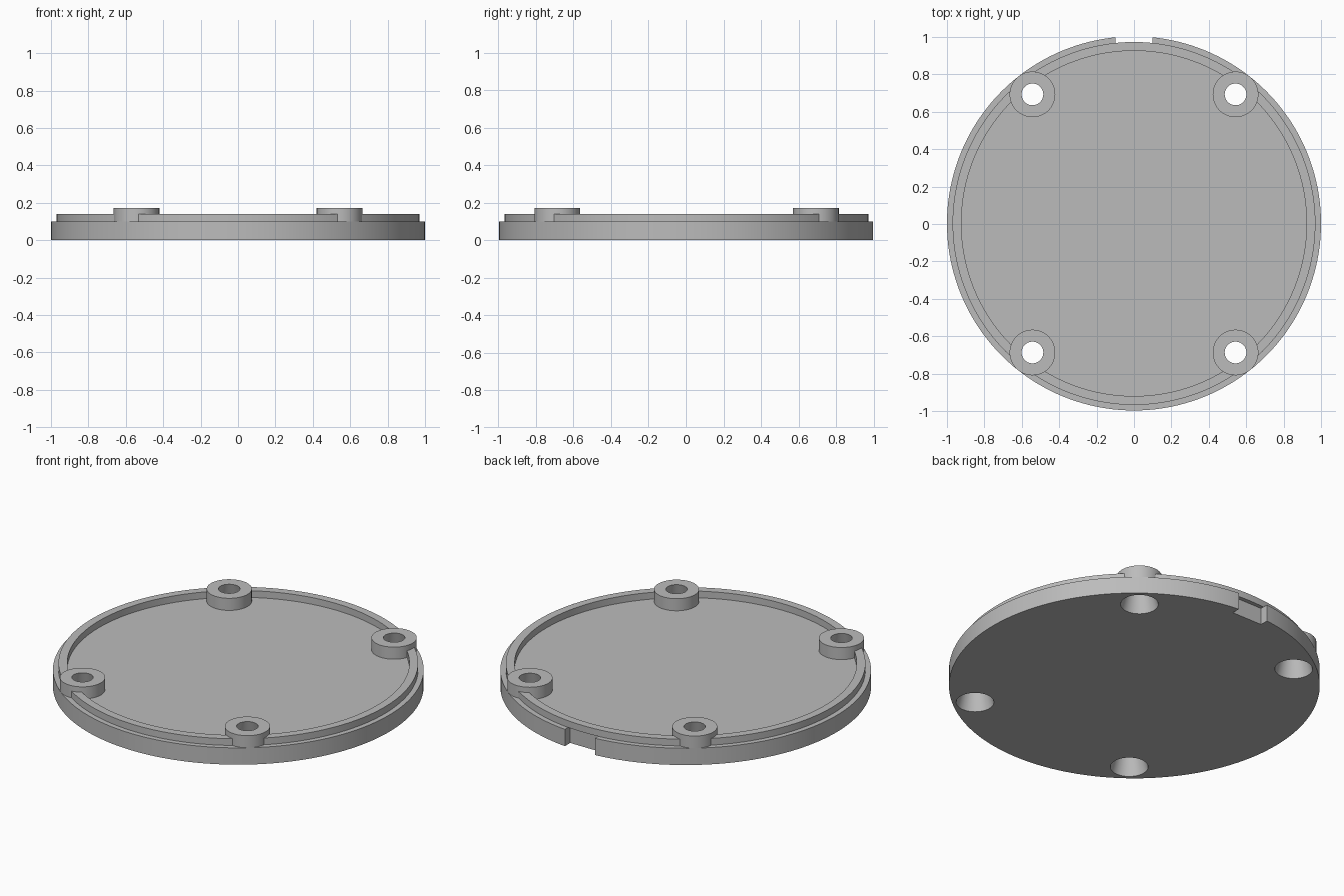
import bpy, math

if "Cube" in bpy.data.objects:
    bpy.data.objects.remove(bpy.data.objects["Cube"])

CY = 0.003           # disc centre, offset slightly by the notch
PLATE_TOP = 0.10
RIM_TOP = 0.14
BOSS_TOP = 0.172

grey = bpy.data.materials.new("grey plastic")
grey.diffuse_color = (0.5, 0.5, 0.5, 1)
grey.use_nodes = True
grey.node_tree.nodes["Principled BSDF"].inputs["Base Color"].default_value = grey.diffuse_color


def cone(name, r1, r2, z0, z1, x=0, y=CY, sides=128):
    bpy.ops.mesh.primitive_cone_add(vertices=sides, radius1=r1, radius2=r2,
                                    depth=z1 - z0, location=(x, y, (z0 + z1) / 2))
    ob = bpy.context.object
    ob.name = name
    bpy.ops.object.transform_apply(location=True, rotation=True, scale=True)
    ob.data.materials.append(grey)
    return ob


def combine(target, tool, operation):
    bpy.context.view_layer.objects.active = target
    mod = target.modifiers.new(operation, 'BOOLEAN')
    mod.operation, mod.solver, mod.object = operation, 'EXACT', tool
    bpy.ops.object.modifier_apply(modifier=mod.name)
    bpy.data.objects.remove(tool, do_unlink=True)


# Base plate with a square notch in the back edge
cover = cone("round_cover", 1, 1, 0, PLATE_TOP, sides=160)
bpy.ops.mesh.primitive_cube_add(size=1, location=(0, 1.048, 0.05))
notch = bpy.context.object
notch.scale = (0.198, 0.2, 0.4)
bpy.ops.object.transform_apply(location=True, rotation=True, scale=True)
combine(cover, notch, 'DIFFERENCE')

# Raised locating rim, overhanging the notch slightly
rim = cone("rim", 0.97, 0.97, PLATE_TOP, RIM_TOP, sides=160)
combine(rim, cone("rim_bore", 0.923, 0.923, 0.05, 0.2, sides=160), 'DIFFERENCE')
combine(cover, rim, 'UNION')

# Four screw bosses, each with a tapered hole right through
spots = [(sx * 0.543, CY + sy * 0.69) for sx in (-1, 1) for sy in (-1, 1)]
for x, y in spots:
    combine(cover, cone("boss", 0.122, 0.122, PLATE_TOP, BOSS_TOP, x, y, 64), 'UNION')
slope = (0.058 - 0.102) / BOSS_TOP
for x, y in spots:
    hole = cone("hole", 0.102 - slope * 0.05, 0.058 + slope * 0.05,
                -0.05, BOSS_TOP + 0.05, x, y, 64)
    combine(cover, hole, 'DIFFERENCE')

# Smooth curved walls with crisp edges
bpy.ops.object.select_all(action='DESELECT')
cover.select_set(True)
bpy.context.view_layer.objects.active = cover
bpy.ops.object.shade_smooth_by_angle(angle=math.radians(30))
